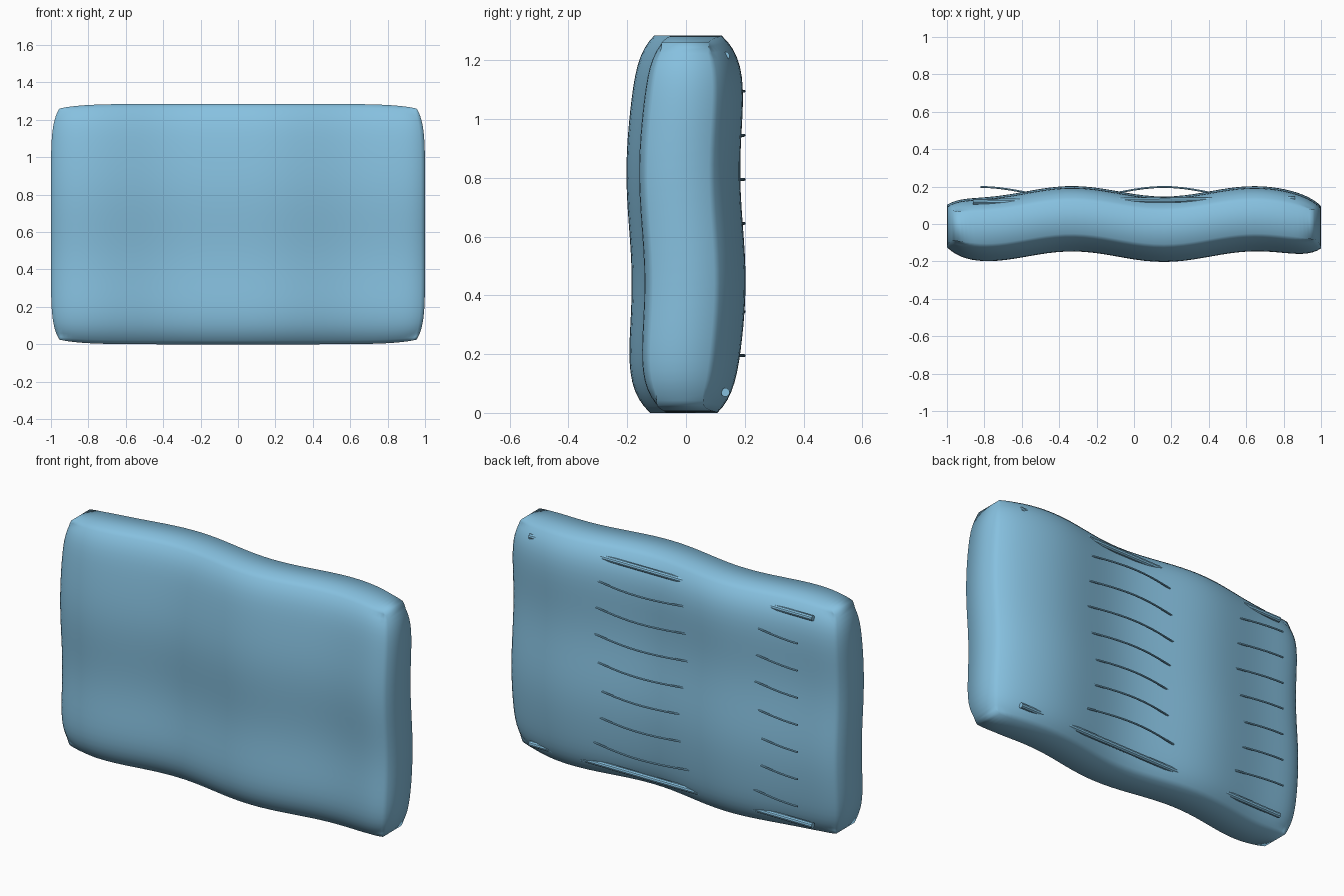
import bpy, bmesh, math
from math import pi, cos, sin, exp

if "Cube" in bpy.data.objects:
    bpy.data.objects.remove(bpy.data.objects["Cube"])

W, H = 1.0, 0.6425          # half width, half height

blue = bpy.data.materials.new("soft blue")
blue.diffuse_color = (0.24, 0.53, 0.74, 1)
blue.use_nodes = True
blue.node_tree.nodes["Principled BSDF"].inputs["Base Color"].default_value = blue.diffuse_color


def warp(n):
    """Grid parameters from -1 to 1, denser towards the edges."""
    ts = [-1 + 2 * i / n for i in range(n + 1)]
    return [0.5 * t + 0.5 * sin(t * pi / 2) for t in ts]


def edge(d):
    """1 at the rim, fading to 0 inside."""
    return exp(-max(d, 0) / 0.075)


def wave(x, z):
    """Sideways ripple of the whole cushion."""
    return 0.028 * cos(2 * pi * (x + 0.33) / 0.98) - 0.009 * cos(2 * pi * (z - 0.82) / 0.75)


def add_object(name, bm):
    bmesh.ops.recalc_face_normals(bm, faces=bm.faces[:])
    me = bpy.data.meshes.new(name)
    for f in bm.faces:
        f.smooth = True
    bm.to_mesh(me)
    bm.free()
    me.materials.append(blue)
    ob = bpy.data.objects.new(name, me)
    bpy.context.collection.objects.link(ob)
    return ob


# Cushion: front and back sheets joined by a rim
us, vs = warp(48), warp(32)
nu, nv = len(us), len(vs)
bm = bmesh.new()
sheets = {}
for side in (-1, 1):
    grid = []
    for u in us:
        col = []
        for v in vs:
            x = W * u - 0.045 * u * abs(u) ** 5 * abs(v) ** 7
            z = H * v - 0.025 * v * abs(v) ** 5 * abs(u) ** 7 + H
            ex, ez = edge(W * (1 - abs(u))), edge(H * (1 - abs(v)))
            half = max(0.08, 0.166 * (1 - 0.48 * ez) * (1 - 0.37 * ex))
            col.append(bm.verts.new((x, wave(x, z) + side * half, z)))
        grid.append(col)
    sheets[side] = grid
    for i in range(nu - 1):
        for j in range(nv - 1):
            bm.faces.new((grid[i][j], grid[i + 1][j], grid[i + 1][j + 1], grid[i][j + 1]))
rim = ([(i, 0) for i in range(nu - 1)] + [(nu - 1, j) for j in range(nv - 1)]
       + [(i, nv - 1) for i in range(nu - 1, 0, -1)] + [(0, j) for j in range(nv - 1, 0, -1)])
for k, (i, j) in enumerate(rim):
    p, q = rim[(k + 1) % len(rim)]
    bm.faces.new((sheets[-1][i][j], sheets[-1][p][q], sheets[1][p][q], sheets[1][i][j]))
add_object("cushion", bm)


def rod(name, points, r, sides=8):
    """Round rod running along x through the given points."""
    bm = bmesh.new()
    rings = [[bm.verts.new((x, y + r * cos(2 * pi * k / sides), z + r * sin(2 * pi * k / sides)))
              for k in range(sides)] for x, y, z in points]
    for a, b in zip(rings, rings[1:]):
        for k in range(sides):
            m = (k + 1) % sides
            bm.faces.new((a[k], a[m], b[m], b[k]))
    bm.faces.new(rings[0])
    bm.faces.new(rings[-1])
    ob = add_object(name, bm)
    bpy.ops.object.select_all(action='DESELECT')
    ob.select_set(True)
    bpy.context.view_layer.objects.active = ob
    bpy.ops.object.shade_smooth_by_angle()


# Straight frame rails along the top and bottom of the back
for name, z in (("upper_rail", 1.215), ("lower_rail", 0.07)):
    rod(name, [(-0.86, 0.119, z), (0.86, 0.134, z)], 0.015, 10)

# Wavy spring wires between the rails
for n in range(7):
    z = 0.195 + 0.15 * n
    pts = []
    for i in range(33):
        x = -0.82 + 1.64 * i / 32
        pts.append((x, 0.168 + 0.03 * cos(2 * pi * (x - 0.16) / 0.98), z))
    rod("spring_wire_%d" % (n + 1), pts, 0.005)
